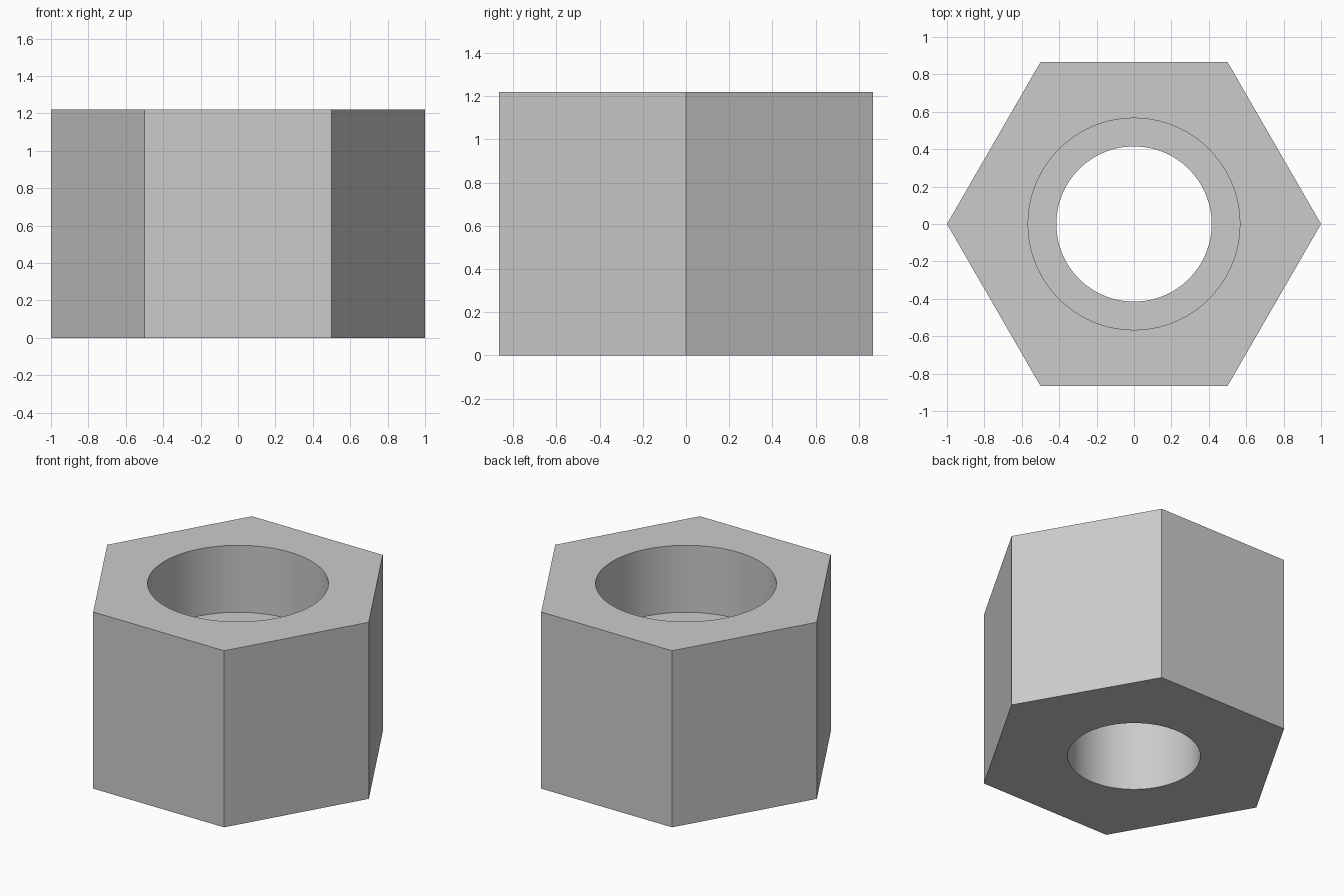
import bpy
import math

HEIGHT = 1.22
LEDGE_Z = 0.757

default = bpy.data.objects.get("Cube")
if default:
    bpy.data.objects.remove(default, do_unlink=True)

# Plain grey metal
grey = bpy.data.materials.new("grey_metal")
grey.use_nodes = True
colour = (0.6, 0.6, 0.6, 1)
grey.diffuse_color = colour
grey.node_tree.nodes["Principled BSDF"].inputs["Base Color"].default_value = colour


def prism(name, sides, radius, bottom, top, turn=0):
    """Upright prism between two heights."""
    bpy.ops.mesh.primitive_cylinder_add(
        vertices=sides, radius=radius, depth=top - bottom,
        location=(0, 0, (bottom + top) / 2), rotation=(0, 0, turn))
    obj = bpy.context.object
    obj.name = name
    bpy.ops.object.transform_apply(location=True, rotation=True, scale=True)
    obj.data.materials.append(grey)
    return obj


def cut(body, cutter):
    """Subtract the cutter, then discard it."""
    cutter.hide_render = True
    mod = body.modifiers.new("bore", 'BOOLEAN')
    mod.operation = 'DIFFERENCE'
    mod.solver = 'EXACT'
    mod.object = cutter
    bpy.context.view_layer.objects.active = body
    bpy.ops.object.modifier_apply(modifier=mod.name)
    bpy.data.objects.remove(cutter, do_unlink=True)


# Hexagonal body with corners on the x axis
nut = prism("hex_nut", 6, 1, 0, HEIGHT, math.pi / 6)

# Through hole, and wider counterbore from the top down to a flat ledge
cut(nut, prism("through_hole", 96, 0.415, -0.2, HEIGHT + 0.2))
cut(nut, prism("counterbore", 96, 0.566, LEDGE_Z, HEIGHT + 0.2))

# Smooth bores, crisp edges
bpy.ops.object.select_all(action='DESELECT')
nut.select_set(True)
bpy.context.view_layer.objects.active = nut
bpy.ops.object.shade_smooth_by_angle(angle=math.radians(30))
